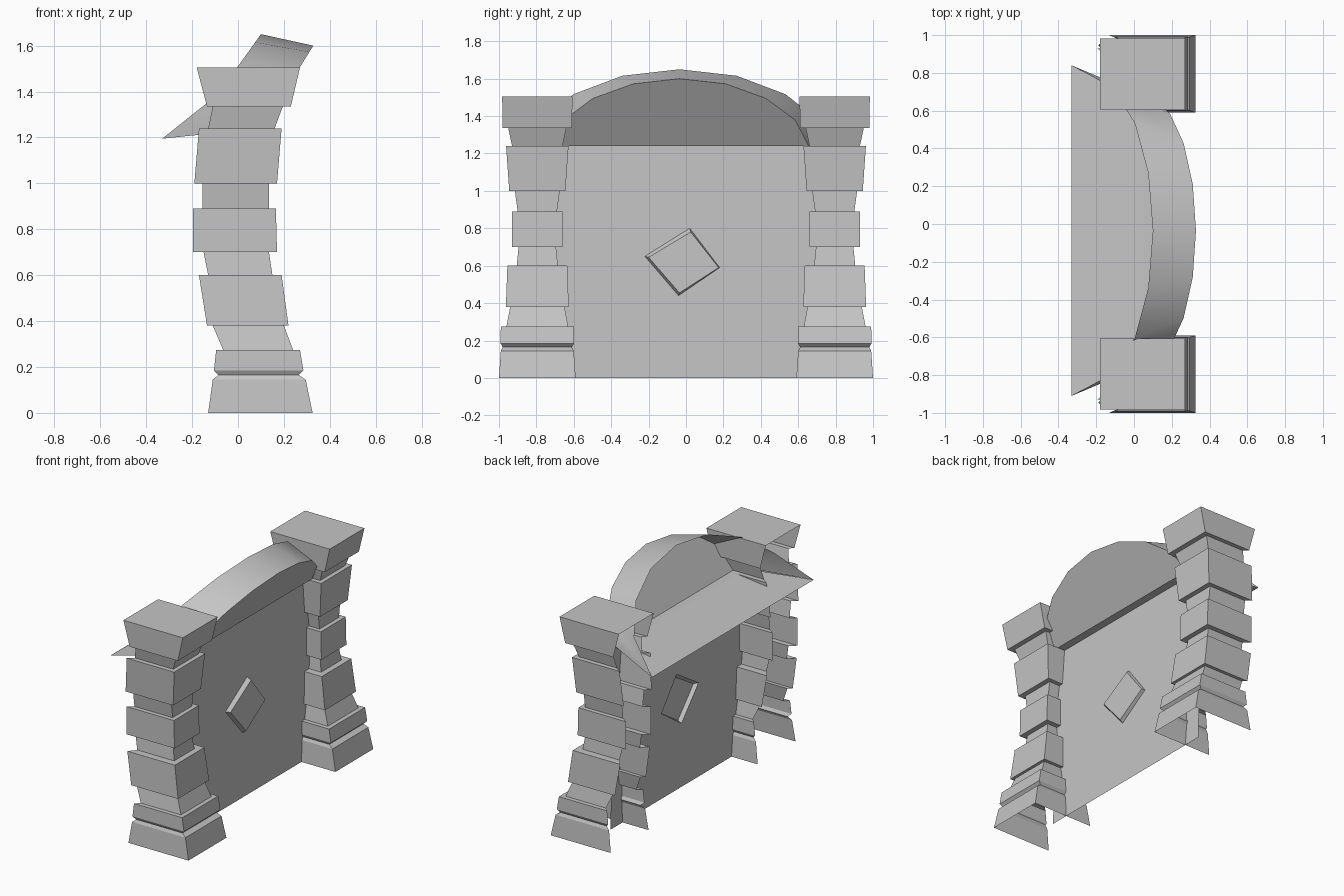
import bpy
import bmesh
import math

old = bpy.data.objects.get("Cube")
if old:
    bpy.data.objects.remove(old, do_unlink=True)

# Single stone colour
stone = bpy.data.materials.new("grey_stone")
stone.use_nodes = True
GREY = (0.56, 0.56, 0.56, 1)
stone.diffuse_color = GREY
stone.node_tree.nodes["Principled BSDF"].inputs["Base Color"].default_value = GREY


def finish(bm, name):
    """Turn a bmesh into a named stone object."""
    mesh = bpy.data.meshes.new(name)
    bm.to_mesh(mesh)
    bm.free()
    mesh.materials.append(stone)
    obj = bpy.data.objects.new(name, mesh)
    bpy.context.collection.objects.link(obj)
    return obj


def loft(bm, rows, closed=False):
    """Join successive rows of points with quads and return the vertex rows."""
    rows = [[bm.verts.new(p) for p in row] for row in rows]
    for low, high in zip(rows, rows[1:]):
        count = len(low)
        for i in range(count if closed else count - 1):
            j = (i + 1) % count
            bm.faces.new((low[i], low[j], high[j], high[i]))
    return rows


# Pillar profile: height, back x, front x, half width
LEVELS = [
    (0, -.13, .325, .205), (.145, -.11, .295, .195),
    (.165, -.085, .265, .185), (.185, -.105, .285, .197),
    (.275, -.095, .27, .195), (.275, -.065, .24, .165),
    (.38, -.11, .2, .145), (.38, -.135, .22, .168),
    (.6, -.17, .19, .16), (.6, -.13, .15, .11),
    (.7, -.15, .135, .1), (.7, -.195, .17, .135),
    (.89, -.195, .165, .135), (.89, -.155, .135, .105),
    (1, -.155, .135, .12), (1, -.19, .17, .15),
    (1.24, -.17, .19, .167), (1.24, -.13, .16, .135),
    (1.335, -.11, .195, .155), (1.335, -.135, .23, .185),
    (1.505, -.18, .27, .188),
]
PILLAR_Y = .795


def pillar(name, side):
    """Stacked three-sided blocks, open at the back and below."""
    bm = bmesh.new()
    rows = []
    for z, back, front, half in LEVELS:
        outer, inner = side * (PILLAR_Y + half), side * (PILLAR_Y - half)
        row = [(back, outer, z), (front, outer, z), (front, inner, z), (back, inner, z)]
        rows.append(row if side < 0 else row[::-1])
    bm.faces.new(loft(bm, rows)[-1])
    return finish(bm, name)


pillar("right_pillar", -1)
pillar("left_pillar", 1)

# Leaning wall with a shallow raised diamond panel that is hollow behind
WALL_TOP = 1.24
FOOT_X, HEAD_X = .068, .05
HALF_WALL = .72
MID_Y = -.035


def wall_point(y, z, out=0):
    return (FOOT_X + (HEAD_X - FOOT_X) * z / WALL_TOP + out, y, z)


corners = [(-HALF_WALL, 0), (HALF_WALL, 0), (HALF_WALL, WALL_TOP), (-HALF_WALL, WALL_TOP)]
diamond = [(-.04, .44), (.18, .59), (.02, .8), (-.22, .65)]
panel = [(-.035, .455), (.175, .59), (.025, .78), (-.2, .645)]
bm = bmesh.new()
rows = loft(bm, [
    [wall_point(*p) for p in corners],
    [wall_point(*p) for p in diamond],
    [wall_point(*p, .025) for p in panel],
], closed=True)
bm.faces.new(rows[-1])
finish(bm, "wall_with_diamond")

# Arched hood: front and back arcs joined by a curved strip
STEPS = 8
front_arc, back_arc = [], []
for i in range(STEPS + 1):
    angle = math.pi * i / STEPS
    rise, across = max(math.sin(angle), 0), -math.cos(angle)
    front_span = .64 + .05 * (1 - rise)
    front_arc.append((.105 + .223 * rise, MID_Y + front_span * across, WALL_TOP + .36 * rise))
    back_x = -.33 + .43 * rise + .055 * math.sin(math.pi * rise ** .6)
    back_span = .8 + .075 * (1 - rise) ** 3
    back_arc.append((back_x, MID_Y + back_span * across, 1.195 + .455 * rise))
bm = bmesh.new()
loft(bm, [front_arc, back_arc])
hood = finish(bm, "arched_hood")
bpy.context.view_layer.objects.active = hood
hood.select_set(True)
bpy.ops.object.shade_smooth_by_angle(angle=math.radians(40))
hood.select_set(False)

# Overhanging face that fills the front arc
bm = bmesh.new()
bm.faces.new([bm.verts.new(p) for p in front_arc])
finish(bm, "arch_face")

# Ledge under the arch, continuing backward as a sloped shelf
ledge_back = [(HEAD_X, front_arc[0][1], WALL_TOP), (HEAD_X, front_arc[-1][1], WALL_TOP)]
bm = bmesh.new()
loft(bm, [
    [front_arc[0], front_arc[-1]],
    ledge_back,
    [back_arc[0], back_arc[-1]],
])
finish(bm, "rear_shelf")
